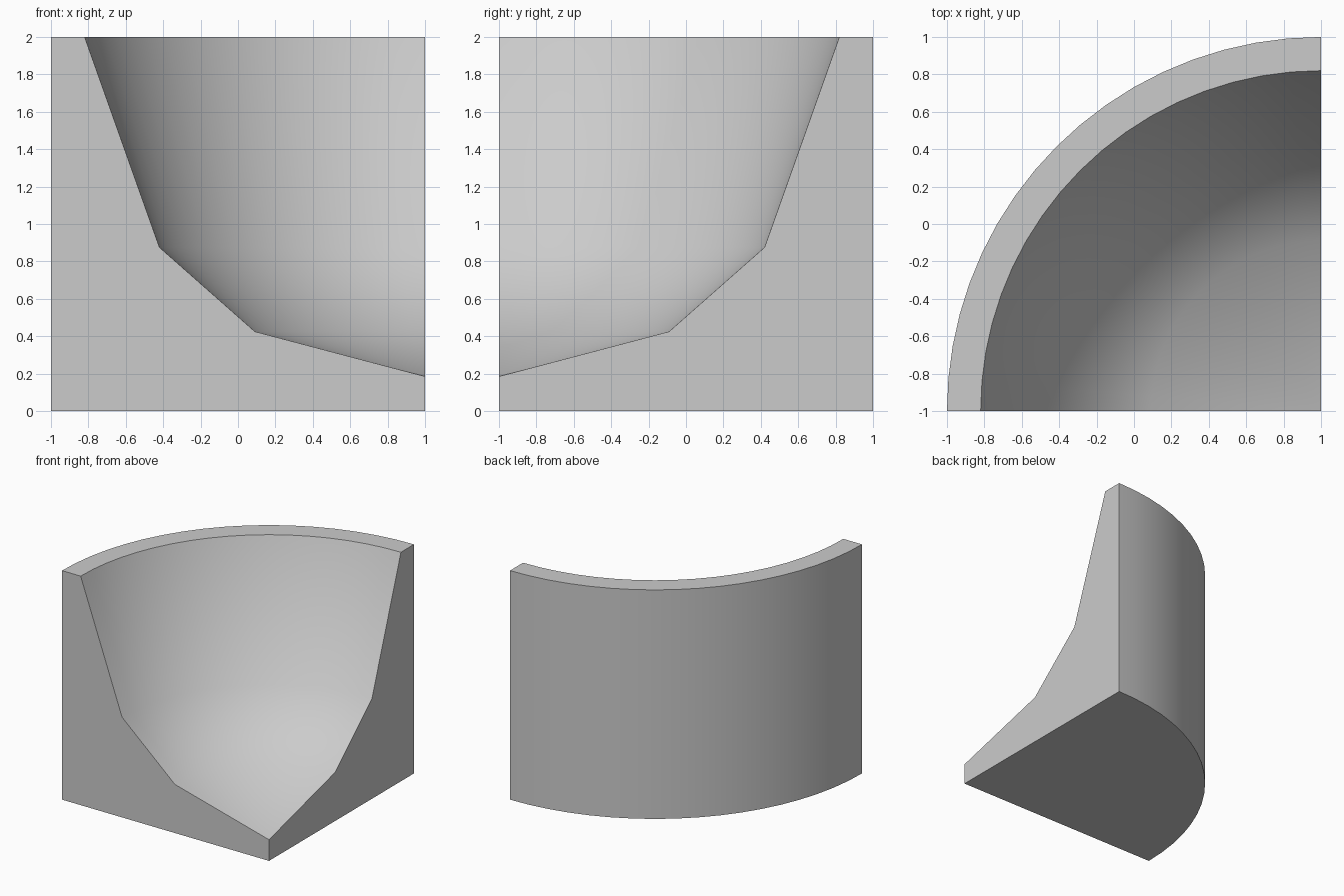
import bpy
import bmesh
from math import cos, sin, pi, radians

cube = bpy.data.objects.get("Cube")
if cube:
    bpy.data.objects.remove(cube, do_unlink=True)

SEGMENTS = 18
# Cross-section as (radius, height); the first and last points lie on the axis
PROFILE = [(0, 0), (2, 0), (2, 2), (1.82, 2), (1.42, 0.875), (0.91, 0.425), (0, 0.185)]

grey = bpy.data.materials.new("light_grey")
grey.use_nodes = True
colour = (0.6, 0.6, 0.6, 1)
grey.diffuse_color = colour
grey.node_tree.nodes["Principled BSDF"].inputs["Base Color"].default_value = colour

# Quarter turn of the cross-section about the front corner axis
bm = bmesh.new()
bottom = bm.verts.new((1, -1, PROFILE[0][1]))
centre = bm.verts.new((1, -1, PROFILE[-1][1]))
rings = []
for i in range(SEGMENTS + 1):
    a = pi / 2 * (1 + i / SEGMENTS)
    ring = [bm.verts.new((1 + r * cos(a), -1 + r * sin(a), z)) for r, z in PROFILE[1:-1]]
    rings.append([bottom] + ring + [centre])

# Bottom: one flat sector
bm.faces.new([bottom] + [ring[1] for ring in rings])

# Outer wall, rim and hollow
for a, b in zip(rings, rings[1:]):
    for k in range(1, len(PROFILE) - 2):
        bm.faces.new((a[k], b[k], b[k + 1], a[k + 1]))
    bm.faces.new((a[-2], b[-2], centre))

# Flat cut sides
bm.faces.new(rings[0])
bm.faces.new(rings[-1])
bmesh.ops.recalc_face_normals(bm, faces=bm.faces[:])

mesh = bpy.data.meshes.new("quarter_bowl")
bm.to_mesh(mesh)
bm.free()
mesh.materials.append(grey)
bowl = bpy.data.objects.new("quarter_bowl", mesh)
bpy.context.collection.objects.link(bowl)

bpy.ops.object.select_all(action="DESELECT")
bowl.select_set(True)
bpy.context.view_layer.objects.active = bowl
bpy.ops.object.shade_smooth_by_angle(angle=radians(32))
